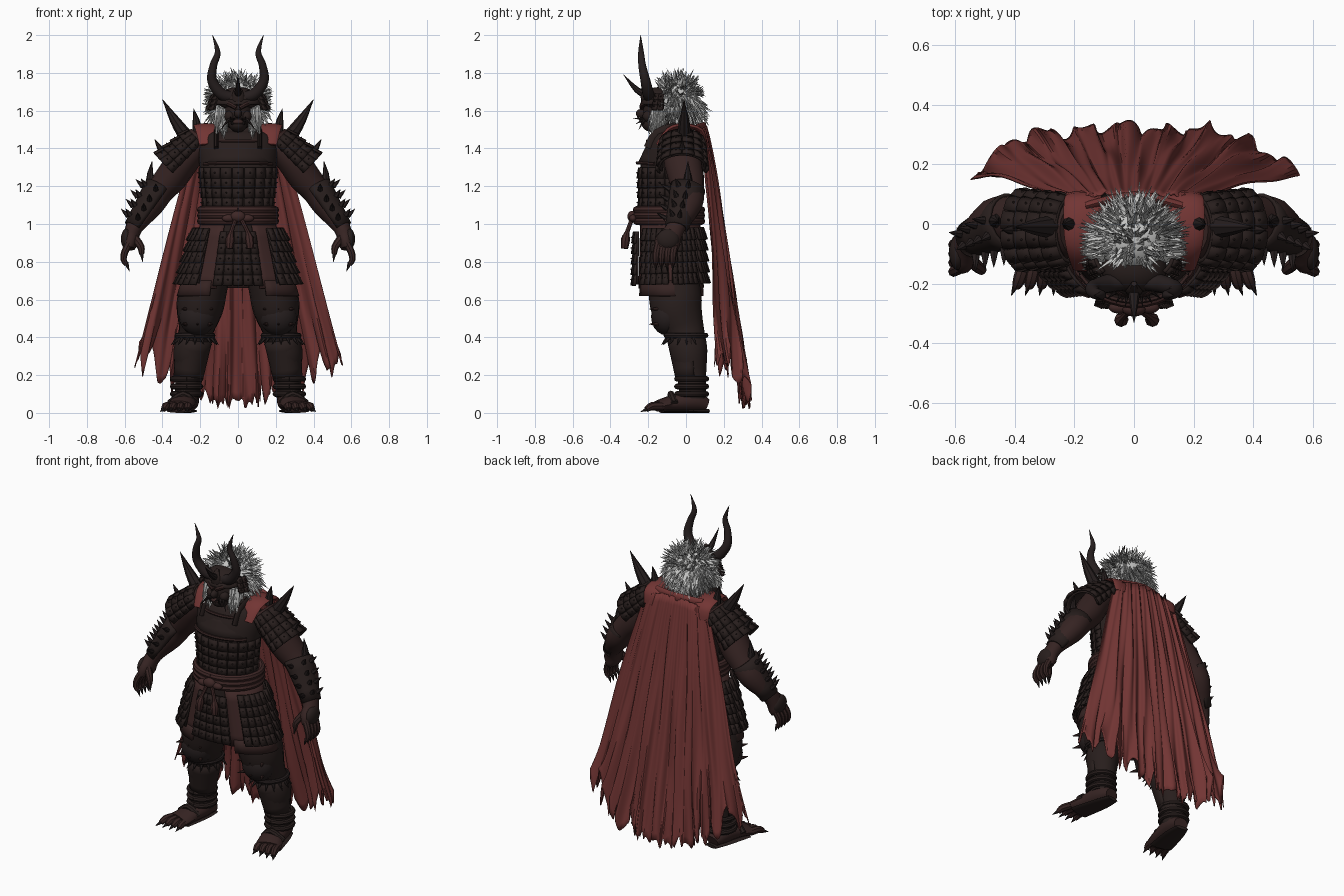
import bpy, bmesh, math, random
from mathutils import Vector as V, Matrix

random.seed(4)
R = random.uniform
X, Y, Z = V((1, 0, 0)), V((0, 1, 0)), V((0, 0, 1))
if "Cube" in bpy.data.objects:
    bpy.data.objects.remove(bpy.data.objects["Cube"])


def material(name, *rgb):
    m = bpy.data.materials.new(name)
    m.use_nodes = True
    m.diffuse_color = (*rgb, 1)
    m.node_tree.nodes["Principled BSDF"].inputs["Base Color"].default_value = (*rgb, 1)
    return m


ARMOUR = material("dark armour", .021, .013, .012)
SKIN = material("brown skin", .036, .017, .016)
CLOTH = material("brown cloth", .048, .02, .019)
RED = material("red cape cloth", .17, .036, .034)
HORN = material("dark horn", .019, .013, .013)
WHITE = material("white hair", .55, .55, .54)
GREY = material("grey hair", .2, .2, .2)


def build(name, parts, mat, mirror=False, solid=0):
    """Join (verts, faces) parts into one object."""
    verts, faces = [], []
    for vs, fs in parts:
        faces += [[i + len(verts) for i in f] for f in fs]
        verts += vs
    me = bpy.data.meshes.new(name)
    me.from_pydata(verts, [], faces)
    bm = bmesh.new()
    bm.from_mesh(me)
    bmesh.ops.recalc_face_normals(bm, faces=bm.faces)
    bm.to_mesh(me)
    bm.free()
    me.shade_smooth()
    me.set_sharp_from_angle(angle=math.radians(40))
    me.materials.append(mat)
    ob = bpy.data.objects.new(name, me)
    bpy.context.collection.objects.link(ob)
    if mirror:
        ob.modifiers.new("mirror", "MIRROR").use_mirror_merge = False
    if solid:
        ob.modifiers.new("thickness", "SOLIDIFY").thickness = solid
    return ob


def spline(rows, k):
    out = []
    for i in range(len(rows) - 1):
        p = [rows[max(i - 1, 0)], rows[i], rows[i + 1], rows[min(i + 2, len(rows) - 1)]]
        for t in (j / k for j in range(k)):
            out.append([.5 * (2 * b + (c - a) * t + (2 * a - 5 * b + 4 * c - d) * t * t
                              + (3 * b - a - 3 * c + d) * t ** 3) for a, b, c, d in zip(*p)])
    return out + [list(rows[-1])]


def tube(rows, n=12, ref=Y, k=3):
    """Oval tube through rows of x, y, z, radius, second radius."""
    rows = spline([(*r, r[3]) if len(r) == 4 else r for r in rows], k)
    pts = [V(r[:3]) for r in rows]
    verts = []
    for i, r in enumerate(rows):
        d = pts[min(i + 1, len(pts) - 1)] - pts[max(i - 1, 0)]
        e1 = d.cross(ref).normalized()
        e2 = e1.cross(d).normalized()
        for j in range(n):
            a = j * math.tau / n
            verts.append(pts[i] + e1 * r[3] * math.cos(a) + e2 * r[4] * math.sin(a))
    faces = [(i * n + j, i * n + (j + 1) % n, i * n + n + (j + 1) % n, i * n + n + j)
             for i in range(len(rows) - 1) for j in range(n)]
    return verts, faces + [range(n), range(len(verts) - n, len(verts))]


def spike(base, tip, r, n=6):
    base, tip = V(base), V(tip)
    d = tip - base
    ref = min((X, Y, Z), key=lambda a: abs(a.dot(d)))
    mid = base.lerp(tip, .5)
    return tube([(*base, r), (*mid, r * .6), (*tip, .001)], n, ref, 1)


def ball(c, r, seg=20):
    bm = bmesh.new()
    bmesh.ops.create_uvsphere(bm, u_segments=seg, v_segments=seg // 2, radius=1,
                              matrix=Matrix.Translation(c) @ Matrix.Diagonal((*r, 1)))
    out = [v.co.copy() for v in bm.verts], [[v.index for v in f.verts] for f in bm.faces]
    bm.free()
    return out


def hoop(z, yc, rx, ry, r, xc=0):
    return tube([(xc + rx * math.sin(a), yc - ry * math.cos(a), z, r)
                 for a in (i * math.tau / 32 for i in range(33))], 8, Z, 1)


def shell(p0, p1, r0, r1, a0, a1):
    """Curved wall about an axis; angle zero is the front."""
    p0, p1 = V(p0), V(p1)
    e1 = (p1 - p0).cross(Y).normalized()
    e2 = e1.cross(p1 - p0).normalized()

    def at(u, v, t=0):
        a = math.radians(a0 + (a1 - a0) * u)
        ra, rb = (q + (s - q) * v + t for q, s in zip(r0, r1))
        return p0.lerp(p1, v) + e1 * ra * math.sin(a) - e2 * rb * math.cos(a)
    return at


def sheet(f, nu, nv):
    return ([f(i / nu, j / nv) for j in range(nv + 1) for i in range(nu + 1)],
            [(j * (nu + 1) + i, j * (nu + 1) + i + 1, (j + 1) * (nu + 1) + i + 1, (j + 1) * (nu + 1) + i)
             for j in range(nv) for i in range(nu)])


def lames(f, nu, nv, lift=.012):
    """Overlapping rows of small plates, each with a stud."""
    parts = []
    for j in range(nv):
        for i in range(nu):
            a, b, c, d = (i + .04) / nu, (i + .96) / nu, j / nv, (j + 1.1) / nv
            m = (a + b) / 2
            parts.append(([f(a, c, .004), f(m, c, .006), f(b, c, .004),
                           f(b, d, lift), f(m, d, lift + .003), f(a, d, lift)],
                          [(0, 1, 4, 5), (1, 2, 3, 4)]))
            parts.append(spike(f(m, (c + d) / 2, .006), f(m, (c + d) / 2, .018), .007, 5))
    return parts


# Torso, breastplate and shoulder straps
build("torso", [tube([(0, -.08, .8, .2, .16), (0, -.09, 1, .185, .155), (0, -.09, 1.12, .18, .15),
                      (0, -.09, 1.28, .2, .155), (0, -.075, 1.4, .21, .135), (0, -.055, 1.47, .18, .11),
                      (0, -.055, 1.52, .1, .08)], 28)], ARMOUR)
belly = shell((0, -.09, 1.3), (0, -.09, 1.09), (.202, .158), (.18, .155), -100, 100)
build("belly_plates", lames(belly, 11, 4), ARMOUR, solid=.008)
chest = shell((0, -.08, 1.43), (0, -.09, 1.31), (.165, .12), (.2, .165), -62, 62)
build("chest_plate", [sheet(chest, 16, 3)], ARMOUR, solid=.02)
build("chest_trim", [tube([(*chest(i / 12, v, .004), .009) for i in range(13)], 6, Z, 1)
                     for v in (0, 1)], SKIN)
build("chest_straps", [tube([(.115, -.195, 1.4, .03, .012), (.115, -.15, 1.475, .03, .012),
                             (.115, -.05, 1.51, .03, .012)], 8, X)], ARMOUR, True)

# Belt, knot and tassels
build("belt", [hoop(z, -.09, .198, .172, .02) for z in (1.015, 1.045, 1.075)], CLOTH)
build("belt_knot", [ball((0, -.285, 1.04), (.04, .025, .03)), ball((.05, -.28, 1.03), (.035, .02, .02)),
                    ball((-.05, -.28, 1.03), (.035, .02, .02))], CLOTH)
build("belt_tassels", [tube([(x * .3, -.285, 1.03, .012), (x, -.31, .96, .012), (x * 1.2, -.32, .92, .024),
                             (x * 1.3, -.325, .87, .018)], 8) for x in (-.035, .05)], CLOTH)

# Armoured skirt
build("skirt_cloth", [sheet(shell((0, -.09, 1), (0, -.085, .66), (.2, .165), (.31, .18), a, b), 16, 5)
                      for a, b in ((22, 180), (-180, -22))], CLOTH, solid=.012)
build("skirt_hem", [sheet(shell((0, -.085, .7), (0, -.085, .62), (.3, .18), (.325, .185), a, b), 16, 2)
                    for a, b in ((28, 165), (-165, -28))], SKIN, solid=.015)
front = shell((0, -.09, .96), (0, -.09, .68), (.22, .185), (.31, .19), -25, 25)
build("front_skirt_plates", lames(front, 5, 5) + [sheet(front, 8, 3)], ARMOUR, solid=.01)
for label, a0, a1 in (("outer", 40, 88), ("rear", 94, 136), ("back", 142, 178)):
    panel = shell((0, -.09, .98), (0, -.085, .69), (.238, .18), (.325, .195), a0, a1)
    build(label + "_skirt_plates", lames(panel, 5, 5, .02) + [sheet(panel, 8, 3)], ARMOUR, True, .01)

# Legs
build("legs", [tube([(.13, -.08, .8, .1, .13), (.185, -.06, .64, .125, .14), (.205, -.045, .54, .122, .135),
                     (.225, 0, .42, .088, .1), (.25, .015, .32, .093, .1), (.258, .03, .2, .072, .078),
                     (.272, .035, .07, .065, .07)], 18)], ARMOUR, True)
build("knee_guards", [ball((.213, -.1, .51), (.1, .085, .1)), hoop(.41, 0, .095, .105, .014, .228)], HORN, True)
build("knee_studs", [spike((.215 + dx, -.15, .51 + dz), (.215 + dx * 1.4, -.195, .51 + dz), .012)
                     for dx in (-.06, 0, .06) for dz in (-.04, .04)], SKIN, True)
build("knee_fringe", [spike((.228 + .09 * math.sin(a), -.095 * math.cos(a), .4),
                            (.228 + .125 * math.sin(a), -.13 * math.cos(a), .36), .012)
                      for a in (i * .4 - 2 for i in range(11))], HORN, True)
greave = shell((.234, .01, .39), (.264, .03, .18), (.098, .11), (.078, .084), -100, 100)
build("greaves", [sheet(greave, 14, 4)], ARMOUR, True, .012)
build("ankle_wraps", [hoop(z, .03, .074, .078, .015, .272) for z in (.1, .14, .18)], ARMOUR, True)

# Clawed feet on sandals
build("feet", [tube([(.26, .11, .04, .045, .035), (.27, .04, .06, .065, .055), (.29, -.07, .05, .07, .045),
                     (.315, -.15, .035, .08, .03)], 14, Z)]
      + [tube([(.265 + i * .033, -.12, .035, .022), (.265 + i * .039, -.18, .035, .022),
               (.268 + i * .042, -.21, .018, .015)], 8, Z) for i in range(4)], SKIN, True)
build("toe_claws", [spike((.268 + i * .042, -.2, .022), (.27 + i * .047, -.24, .006), .012)
                    for i in range(4)], HORN, True)
build("sandals", [tube([(.26, .12, .01, .04, .01), (.275, .03, .01, .06, .01), (.31, -.13, .01, .07, .01)], 14, Z),
                  tube([(.23, -.07, .05, .02), (.29, -.08, .1, .018), (.36, -.06, .05, .02)], 8, Z)], ARMOUR, True)

# Arms, hands and claws
build("arms", [tube([(.19, -.02, 1.45, .08, .09), (.28, -.02, 1.35, .085, .1), (.35, 0, 1.25, .085, .095),
                     (.41, .01, 1.18, .075, .085), (.47, 0, 1.1, .074, .085), (.55, -.055, .98, .045, .05),
                     (.57, -.095, .91, .045, .068), (.575, -.105, .87, .03, .062)], 16)], SKIN, True)
build("fingers", [tube([(.575, y, .9, .02), (.6, y - .012, .85, .019), (.605, y - .015, .81, .016),
                        (.59, y - .015, .785, .012)], 8) for y in (-.055, -.085, -.115, -.145)]
      + [tube([(.55, -.12, .93, .022), (.515, -.15, .88, .02), (.51, -.155, .84, .013)], 8)], SKIN, True)
build("finger_claws", [spike((.592, y, .795), (.575, y, .75), .012) for y in (-.07, -.1, -.13, -.16)]
      + [spike((.51, -.155, .845), (.505, -.16, .8), .012)], HORN, True)
bracer = shell((.415, .01, 1.19), (.55, -.05, .98), (.084, .095), (.056, .062), -25, 205)
build("bracers", [sheet(bracer, 14, 4)], ARMOUR, True, .012)
build("bracer_spikes", [spike(bracer(u, v), bracer(u, v, t) + Z * .015, .015)
                        for u, t in ((.15, .055), (.38, .035), (.53, .045)) for v in (.15, .4, .62, .85)]
      + [tube([(.43, .01, 1.2, .03), (.465, .01, 1.24, .022), (.455, .01, 1.33, .002)], 8)], HORN, True)
build("hand_guards", [ball((.59, -.095, .92), (.03, .06, .055))], ARMOUR, True)

# Shoulder guards and their spikes
guard = shell((.215, -.02, 1.45), (.37, -.02, 1.305), (.07, .11), (.092, .125), -25, 205)
build("shoulder_guards", lames(guard, 8, 4, .016) + [sheet(guard, 16, 4)], ARMOUR, True, .012)
build("shoulder_spikes", [tube([(.28, -.01, 1.47, .038), (.335, -.01, 1.55, .026), (.4, -.01, 1.66, .001)], 8),
                          tube([(.215, 0, 1.49, .026), (.222, 0, 1.55, .018), (.235, 0, 1.61, .001)], 8),
                          spike(guard(.5, .85), guard(.5, .85, .05) + Z * .02, .018)], HORN, True)

# Face mask with tusks and whiskers
build("face_mask", [ball((0, -.13, 1.59), (.08, .1, .1)), ball((0, -.17, 1.53), (.05, .065, .045)),
                    ball((0, -.235, 1.585), (.02, .03, .025)), ball((.045, -.2, 1.57), (.028, .03, .03)),
                    ball((-.045, -.2, 1.57), (.028, .03, .03))], ARMOUR)
build("brows", [tube([(.01, -.235, 1.615, .012), (.045, -.225, 1.635, .014), (.08, -.18, 1.64, .008)], 8)], SKIN, True)
build("mouth", [ball((0, -.222, 1.54), (.032, .02, .014))], SKIN)
build("tusks", [spike((.03, -.225, 1.53), (.042, -.26, 1.57), .009)]
      + [spike((.02 + i * .015, -.22, 1.555), (.03 + i * .03, -.28 + i * .015, 1.56 - i * .03), .008)
         for i in range(3)], HORN, True)

# Helmet, neck flaps and horns
build("helmet", [ball((0, -.145, 1.66), (.11, .085, .065)),
                 tube([(0, -.222, 1.64, .03, .014), (0, -.225, 1.69, .03, .014), (0, -.2, 1.73, .01)], 8)], ARMOUR)
brim = shell((0, -.14, 1.665), (0, -.14, 1.635), (.108, .085), (.122, .105), -85, 85)
build("helmet_brim", [sheet(brim, 18, 2)], ARMOUR, solid=.012)
flap = shell((0, -.1, 1.69), (0, -.1, 1.61), (.135, .1), (.165, .12), 50, 80)
build("neck_flaps", lames(flap, 2, 3) + [sheet(flap, 6, 2)], ARMOUR, True, .012)
build("horns", [tube([(.03, -.19, 1.67, .03), (.09, -.2, 1.69, .031), (.137, -.215, 1.76, .026),
                      (.13, -.232, 1.84, .02), (.108, -.238, 1.91, .015), (.135, -.24, 2, .001)], 12, k=5)], HORN, True)
build("brow_horn", [tube([(0, -.2, 1.68, .022), (0, -.26, 1.71, .016), (0, -.33, 1.79, .001)], 8, X)], HORN)

# Wild hair, temple locks and side beards
build("hair_cap", [ball((0, -.05, 1.65), (.128, .115, .12))], WHITE)
strands = []
while len(strands) < 900:
    d = V((R(-1, 1), R(-1, 1), R(-1, 1)))
    if .2 < d.length < 1 and d.y > (-.8 if d.z > .4 else -.45) * d.length and d.z > -.9 * d.length:
        d.normalize()
        root = V((d.x * .118, d.y * .105 - .05, d.z * .112 + 1.655))
        tip = root + d * R(.025, .06) + V((R(-.03, .03), R(-.015, .02), R(-.05, .02)))
        if d.y > 0 and d.z < .2:
            tip += V((0, .01, -R(.03, .08)))
        strands.append(spike(root, tip, R(.005, .01), 3))
locks = []
for i in range(90):
    root = V((R(.065, .11), R(-.17, -.11), R(1.56, 1.63)))
    tip = root + V((R(-.025, .02), R(-.04, 0), R(-.15, -.07)))
    if i % 3 == 0:
        root = V((.1, R(-.14, -.05), R(1.61, 1.72)))
        tip = root + V((R(.06, .09), R(-.03, .02), R(-.06, .02)))
    locks.append(spike(root, tip, .011, 4))
build("white_hair", strands[::2] + strands[1::4], WHITE)
build("grey_hair", strands[3::4], GREY)
build("temple_locks_and_beards", locks, WHITE, True)

# Tattered cape
teeth = [R(.02, .22) for i in range(20)]


def cape(u, v):
    s = u * 2 - 1
    k = u * 17 + .5 + .3 * math.sin(u * 31)
    cut = teeth[int(k)] * abs(k % 1 * 2 - 1) ** 1.4 + .04 * abs(math.sin(k * 8))
    fold = (.004 + .012 * v) * (math.sin(s * 25 + 3 * v) + .6 * math.sin(s * 53 - 4 * v)
                                + .5 * math.sin(s * 11 + 9 * v))
    return V((s * (.22 + .33 * v ** .9) + .008 * v * math.sin(u * 90),
              .105 - .015 * s * s + (.22 - .15 * s ** 4) * v ** .85 + fold,
              1.52 - .05 * s * s - (1.51 - .25 * s * s) * v + cut * v ** 5))


build("cape", [sheet(cape, 184, 30)], RED, solid=.006)
build("cape_shoulders", [tube([(.17, .1, 1.42, .012, .055), (.17, .08, 1.495, .014, .064), (.17, -.01, 1.52, .014, .066),
                               (.165, -.09, 1.5, .014, .06), (.16, -.15, 1.42, .01, .045)], 12, X)], RED, True)
build("cape_collar", [tube([(-.16, .06, 1.5, .03, .015), (0, .095, 1.51, .03, .015), (.16, .06, 1.5, .03, .015)], 10)], RED)
